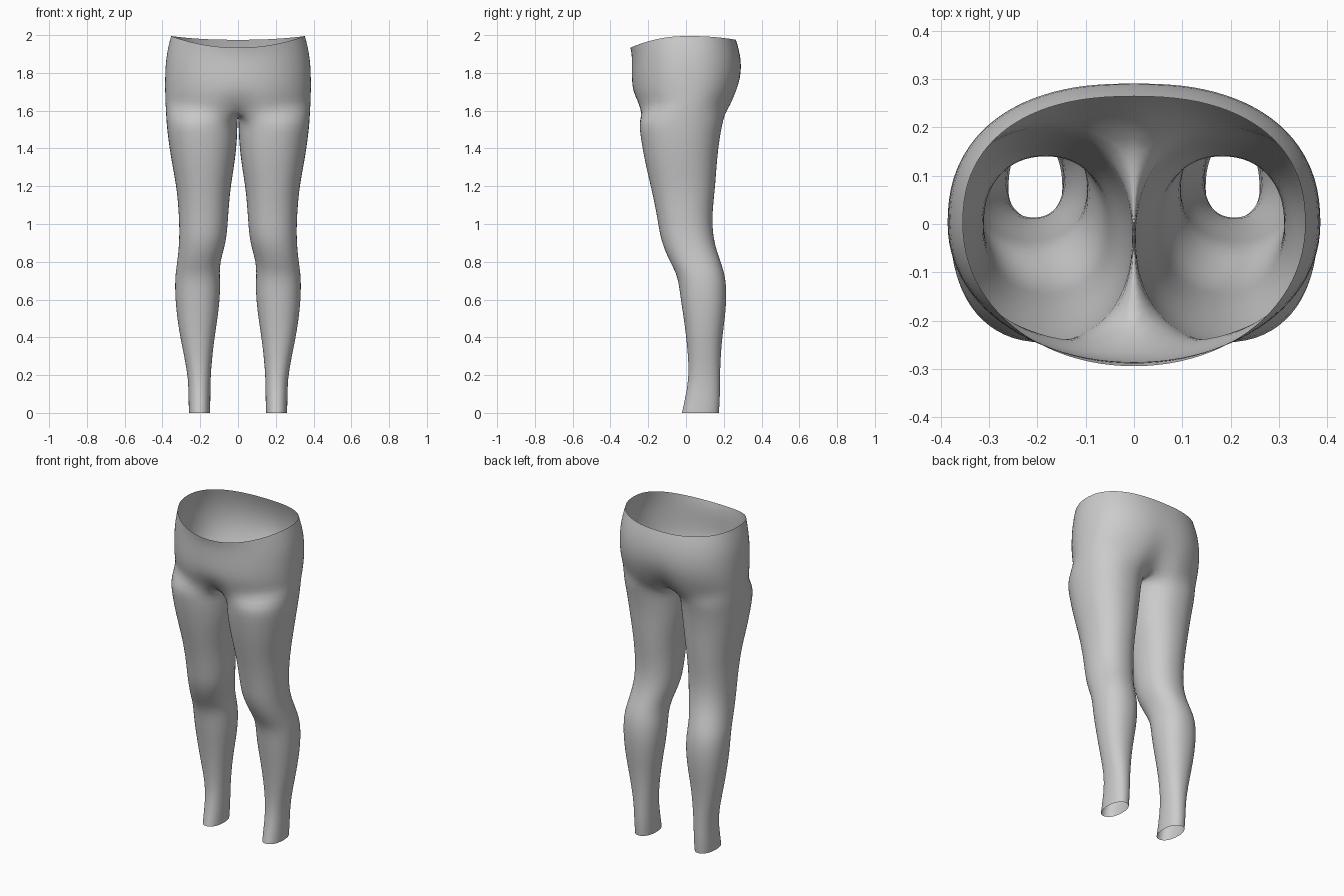
import bpy, bmesh
from math import sin, cos, pi, exp

K = 32          # points around one leg
H = 12          # ring points -H..H face outwards, the rest lie on the inner thigh


def sgn_pow(v, p):
    return (abs(v) ** p) * (1 if v >= 0 else -1)


# Leg sections: z, inner x, outer x, front y, back y
LEG = [
    (0.00, 0.148, 0.260, -0.022, 0.174), (0.07, 0.146, 0.262, -0.006, 0.180),
    (0.18, 0.146, 0.263, 0.015, 0.180), (0.29, 0.137, 0.283, 0.012, 0.183),
    (0.40, 0.124, 0.306, 0.001, 0.192), (0.50, 0.108, 0.322, -0.012, 0.206),
    (0.60, 0.096, 0.332, -0.028, 0.215), (0.68, 0.094, 0.334, -0.038, 0.213),
    (0.74, 0.097, 0.331, -0.052, 0.203), (0.80, 0.094, 0.322, -0.085, 0.184),
    (0.87, 0.073, 0.314, -0.117, 0.159), (0.94, 0.059, 0.311, -0.138, 0.144),
    (1.02, 0.053, 0.312, -0.150, 0.139), (1.11, 0.047, 0.318, -0.167, 0.145),
    (1.20, 0.038, 0.327, -0.187, 0.155), (1.30, 0.021, 0.346, -0.211, 0.162),
    (1.40, 0.008, 0.363, -0.231, 0.171), (1.49, 0.003, 0.375, -0.245, 0.185),
    (1.55, 0.002, 0.380, -0.249, 0.199),
]
# Hip sections: z, half width, front y, back y, front drop, back drop, front dip, back dip
HIP = [
    (1.63, 0.384, -0.253, 0.232, 0.030, 0.035, 0.14, 0.22),
    (1.68, 0.386, -0.278, 0.264, 0.005, 0.010, 0.02, 0.08),
    (1.74, 0.387, -0.286, 0.286, 0.005, 0.0, 0.0, 0.03),
    (1.80, 0.386, -0.287, 0.294, 0.010, 0.0, 0.0, 0.01),
    (1.87, 0.382, -0.286, 0.292, 0.020, 0.005, 0.0, 0.0),
    (1.94, 0.370, -0.288, 0.279, 0.040, 0.010, 0.0, 0.0),
    (1.995, 0.355, -0.295, 0.265, 0.062, 0.020, 0.0, 0.0),
]


def leg_point(i, z, xi, xo, yf, yb):
    a, p = 2 * pi * i / K, 2 / 2.2
    return ((xi + xo) / 2 + (xo - xi) / 2 * sgn_pow(cos(a), p),
            (yf + yb) / 2 + (yb - yf) / 2 * sgn_pow(sin(a), p), z)


def hip_point(i, z, rx, yf, yb, df, db, dip_f, dip_b):
    a = i / H * pi / 2
    front = i < 0
    p = 2 / (2.05 if front else 2.35)
    x = 0.0 if abs(i) == H else rx * abs(cos(a)) ** p
    y = (yf if front else yb) * abs(sin(a)) ** p
    y *= 1 - (dip_f if front else dip_b) * exp(-(x / 0.08) ** 2)
    return (x, y, z - (df if front else db) * sin(a) ** 2)


bm = bmesh.new()

# One leg: closed rings
rings = [[bm.verts.new(leg_point(i, *s)) for i in range(K)] for s in LEG]

# Hip half: open arcs from front centre round the side to back centre
arcs = [[bm.verts.new(hip_point(i, *s)) for i in range(-H, H + 1)] for s in HIP]

# Crotch seam on the centre plane joins back centre to front centre
back, front = arcs[0][-1].co, arcs[0][0].co
n = K - 2 * H
seam = []
for k in range(1, n):
    t = k / n
    y = back.y + (front.y - back.y) * t
    z = back.z + (front.z - back.z) * t - 0.032 * sin(pi * t) ** 0.7
    seam.append(bm.verts.new((0, y, z)))
half = arcs[0]
rings.append(half[H:] + seam + half[:H])

for lo, hi in zip(rings, rings[1:]):
    for i in range(K):
        j = (i + 1) % K
        bm.faces.new((lo[i], lo[j], hi[j], hi[i]))
for lo, hi in zip(arcs, arcs[1:]):
    for i in range(2 * H):
        bm.faces.new((lo[i], lo[i + 1], hi[i + 1], hi[i]))

me = bpy.data.meshes.new("leggings")
bm.to_mesh(me)
bm.free()
me.shade_smooth()
leggings = bpy.data.objects.new("leggings", me)
bpy.context.collection.objects.link(leggings)

# Second leg by mirroring, then smoothing
mirror = leggings.modifiers.new("mirror", 'MIRROR')
mirror.use_clip = True
mirror.merge_threshold = 0.0005
sub = leggings.modifiers.new("smooth", 'SUBSURF')
sub.levels = sub.render_levels = 1
